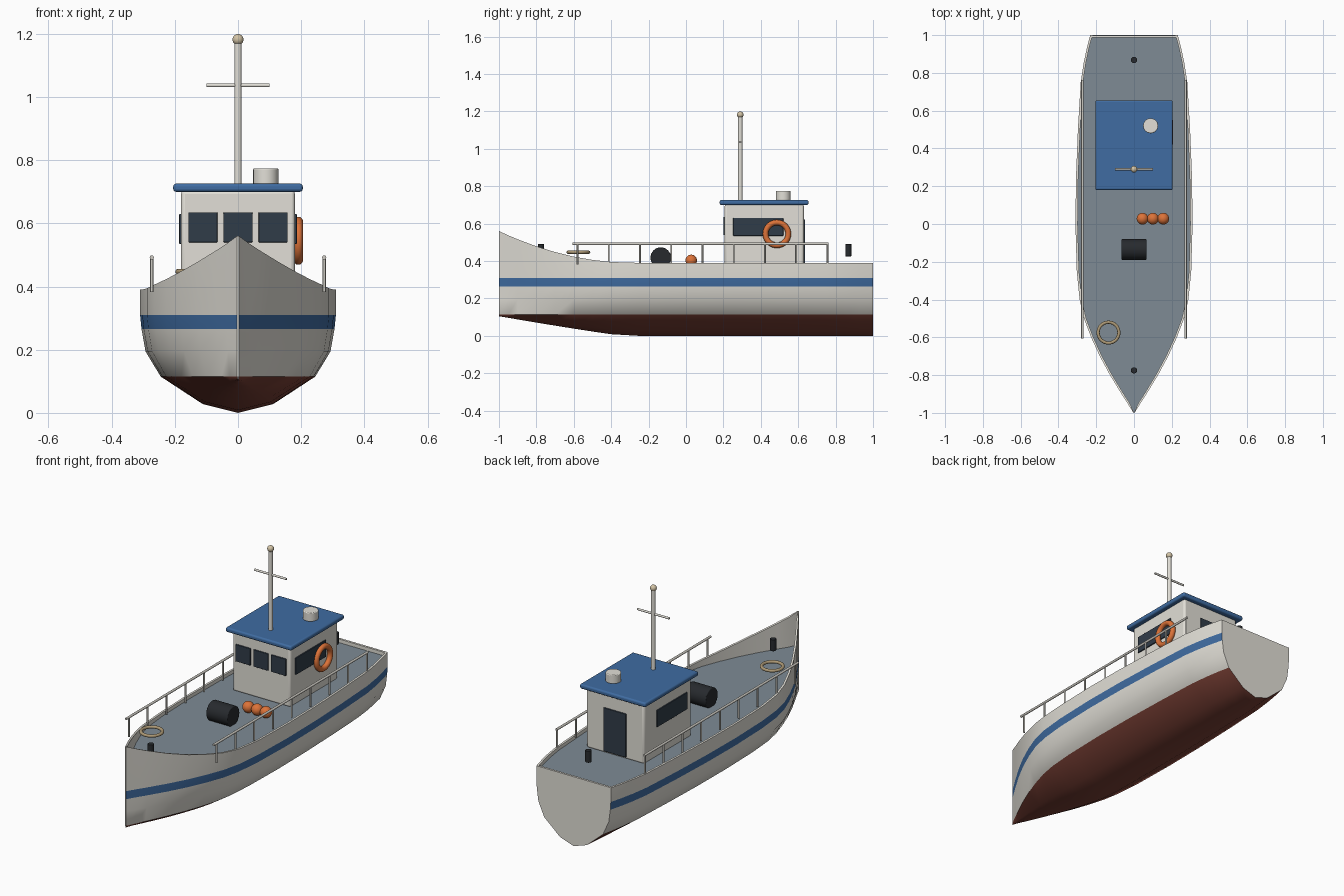
import bpy, bmesh, math

if "Cube" in bpy.data.objects:
    bpy.data.objects.remove(bpy.data.objects["Cube"])

def mat(name, r, g, b):
    m = bpy.data.materials.new(name)
    m.diffuse_color = (r, g, b, 1)
    m.use_nodes = True
    m.node_tree.nodes["Principled BSDF"].inputs["Base Color"].default_value = m.diffuse_color
    return m

CREAM = mat("cream", .76, .74, .68)
BLUE = mat("blue", .05, .15, .36)
RED = mat("red_oxide", .19, .05, .035)
DECK = mat("deck_grey", .21, .26, .30)
ORANGE = mat("orange", .72, .17, .04)
DARK = mat("dark", .02, .023, .027)
GLASS = mat("glass", .03, .045, .065)
ROPE = mat("rope", .42, .32, .18)
METAL = mat("rail_metal", .62, .60, .55)
TAN = mat("lamp_tan", .65, .55, .38)

def finish(name, m, bevel=0, angle=35):
    ob = bpy.context.active_object
    ob.name = name
    ob.data.materials.append(m)
    if bevel:
        b = ob.modifiers.new("bevel", 'BEVEL')
        b.width, b.segments = bevel, 3
    bpy.ops.object.shade_smooth_by_angle(angle=math.radians(angle))
    return ob

def box(name, x, y, z, m, bevel=0):
    bpy.ops.mesh.primitive_cube_add(size=1, location=[sum(a) / 2 for a in (x, y, z)])
    ob = bpy.context.active_object
    ob.scale = [a[1] - a[0] for a in (x, y, z)]
    bpy.ops.object.transform_apply(location=False, rotation=False, scale=True)
    return finish(name, m, bevel)

def rod(name, loc, r, length, m, axis='z', bevel=0, sides=24):
    rot = {'x': (0, math.pi / 2, 0), 'y': (math.pi / 2, 0, 0), 'z': (0, 0, 0)}[axis]
    bpy.ops.mesh.primitive_cylinder_add(vertices=sides, radius=r, depth=length, location=loc, rotation=rot)
    return finish(name, m, bevel)

def ball(name, loc, r, m):
    bpy.ops.mesh.primitive_uv_sphere_add(segments=24, ring_count=14, radius=r, location=loc)
    return finish(name, m)

def ring(name, loc, major, minor, m, rot=(0, 0, 0)):
    bpy.ops.mesh.primitive_torus_add(major_radius=major, minor_radius=minor, major_segments=40,
                                     minor_segments=14, location=loc, rotation=rot)
    return finish(name, m)

def mesh_object(name, bm, mats):
    bmesh.ops.remove_doubles(bm, verts=bm.verts, dist=1e-5)
    bmesh.ops.recalc_face_normals(bm, faces=bm.faces)
    me = bpy.data.meshes.new(name)
    bm.to_mesh(me)
    bm.free()
    for m in mats[:-1]:
        me.materials.append(m)
    ob = bpy.data.objects.new(name, me)
    bpy.context.collection.objects.link(ob)
    bpy.ops.object.select_all(action='DESELECT')
    bpy.context.view_layer.objects.active = ob
    ob.select_set(True)
    return finish(name, mats[-1])

# Hull: sections lofted from bow to stern
DECK_Z, WALL = .37, .012
STATIONS = [(-1, .003), (-.95, .034), (-.9, .066), (-.8, .127), (-.7, .181), (-.6, .227), (-.5, .265),
            (-.4, .288), (-.25, .303), (0, .31), (.25, .307), (.5, .297), (.75, .282), (.85, .267),
            (.93, .25), (1, .232)]
SECTION = [(0, 0), (.36, .028), (.79, .115), (.945, .195), (.985, .265), (1, .31)]

def sheer(y):
    return .39 + .17 * max(0, (-.28 - y) / .72) ** 2

def section(y, w):
    keel = .105 * max(0, (-.33 - y) / .67) ** 1.1
    pts = [(w * s, z if z >= .115 else keel + z * (.115 - keel) / .115) for s, z in SECTION]
    inner = max(0, w - WALL)
    pts += [(w, sheer(y)), (inner, sheer(y)), (inner, DECK_Z)]
    return [(-x, y, z) for x, z in pts[:0:-1]] + [(x, y, z) for x, z in pts]

bm = bmesh.new()
rows = [[bm.verts.new(p) for p in section(*s)] for s in STATIONS]
mid = len(rows[0]) // 2
for a, b in zip(rows, rows[1:]):
    for i in range(len(a) - 1):
        f = bm.faces.new((a[i], a[i + 1], b[i + 1], b[i]))
        k = i - mid if i >= mid else mid - 1 - i
        f.material_index = 1 if k < 2 else 2 if k == 4 else 0
for end in (rows[0], rows[-1]):
    bm.faces.new(end[2:-2])
mesh_object("hull", bm, [CREAM, RED, BLUE])

# Deck
bm = bmesh.new()
rows = [[bm.verts.new((s * max(.0005, w - WALL / 2), y, DECK_Z)) for s in (-1, 1)] for y, w in STATIONS]
for a, b in zip(rows, rows[1:]):
    bm.faces.new((a[0], a[1], b[1], b[0]))
mesh_object("deck", bm, [DECK])
box("transom_rim", (-.23, .23), (.987, .999), (.36, .39), CREAM)

# Wheelhouse and roof
box("wheelhouse", (-.18, .18), (.207, .63), (.365, .705), CREAM, .012)
box("roof", (-.205, .205), (.18, .655), (.7, .726), BLUE, .009)
for i, x in enumerate((-.111, 0, .111)):
    box(f"front_window_{i + 1}", (x - .046, x + .046), (.2, .215), (.54, .635), GLASS, .002)
for side, s in (("left", -1), ("right", 1)):
    box(f"{side}_window", sorted((s * .175, s * .186)), (.252, .52), (.535, .63), GLASS, .002)
box("rear_door", (-.07, .07), (.625, .637), (.378, .622), GLASS, .002)
ring("lifebuoy", (.191, .486, .545), .061, .015, ORANGE, (0, math.pi / 2, 0))

# Mast and vent on the roof
rod("mast", (0, .29, .95), .0115, .46, CREAM)
rod("mast_crossbar", (0, .29, 1.037), .0058, .2, CREAM, 'x', .001)
ball("mast_lamp", (0, .29, 1.182), .0175, TAN)
rod("roof_vent", (.088, .52, .749), .04, .05, CREAM, bevel=.004)

# Side railings
for side, s in (("left", -1), ("right", 1)):
    x = s * .273
    rod(f"{side}_rail", (x, .078, .492), .0065, 1.37, METAL, 'y')
    for i in range(9):
        rod(f"{side}_rail_post_{i + 1}", (x, -.58 + i * .167, .437), .005, .11, METAL, sides=12)

# Deck gear
rod("winch_drum", (0, -.135, .418), .055, .132, DARK, 'x', .004, 32)
for i in range(3):
    ball(f"float_{i + 1}", (.045 + i * .055, .028, .403), .031, ORANGE)
ring("rope_coil", (-.135, -.575, .447), .055, .0085, ROPE)
for name, y in (("bow_bollard", -.775), ("stern_bollard", .868)):
    rod(name, (0, y, .458), .0165, .065, DARK, bevel=.002)
